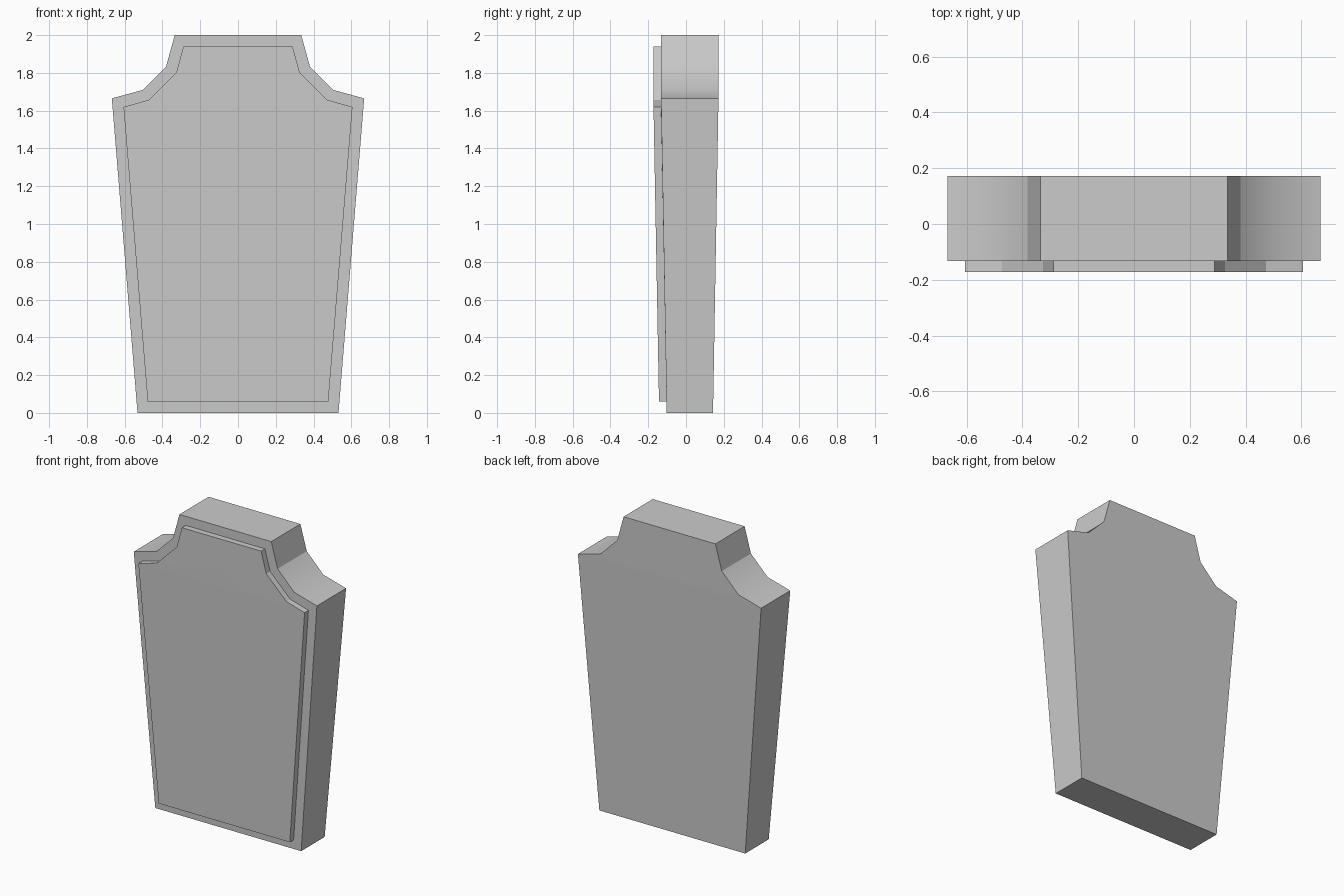
import bpy
import bmesh
import math

if "Cube" in bpy.data.objects:
    bpy.data.objects.remove(bpy.data.objects["Cube"])

# Right half of each outline as (x, z), bottom to top
OUTER = [(0.532, 0.0), (0.668, 1.665), (0.503, 1.71), (0.381, 1.833), (0.335, 2.0)]
INNER = [(0.478, 0.06), (0.606, 1.619), (0.473, 1.657), (0.327, 1.801), (0.289, 1.94)]

bm = bmesh.new()


def ring(half, y_bottom, y_top):
    """Mirrored outline whose depth tapers up to the shoulders, then stays constant."""
    ys = [y_bottom] + [y_top] * (len(half) - 1)
    pts = [(x, y, z) for (x, z), y in zip(half, ys)]
    pts += [(-x, y, z) for x, y, z in reversed(pts)]
    return [bm.verts.new(p) for p in pts]


def cap(r):
    """Tapered lower face plus flat upper face, split at the shoulders."""
    bm.faces.new([r[0], r[1], r[-2], r[-1]])
    bm.faces.new(r[1:-1])


def bridge(a, b):
    n = len(a)
    for i in range(n):
        j = (i + 1) % n
        bm.faces.new([a[i], a[j], b[j], b[i]])


# Slab back, slab front, foot of raised panel, face of raised panel
back = ring(OUTER, 0.143, 0.172)
front = ring(OUTER, -0.102, -0.132)
foot = ring(INNER, -0.103, -0.132)
face = ring(INNER, -0.143, -0.172)
cap(back)
bridge(back, front)
bridge(front, foot)
bridge(foot, face)
cap(face)
bmesh.ops.recalc_face_normals(bm, faces=bm.faces)

# Smooth shading with sharp corners, keeping the lower cove bend soft
for f in bm.faces:
    f.smooth = True
for e in bm.edges:
    e.smooth = e.calc_face_angle(0.0) < math.radians(15)
for i in (2, 7):
    bm.edges.get((back[i], front[i])).smooth = True

mesh = bpy.data.meshes.new("headstone")
bm.to_mesh(mesh)
bm.free()
headstone = bpy.data.objects.new("headstone", mesh)
bpy.context.collection.objects.link(headstone)
